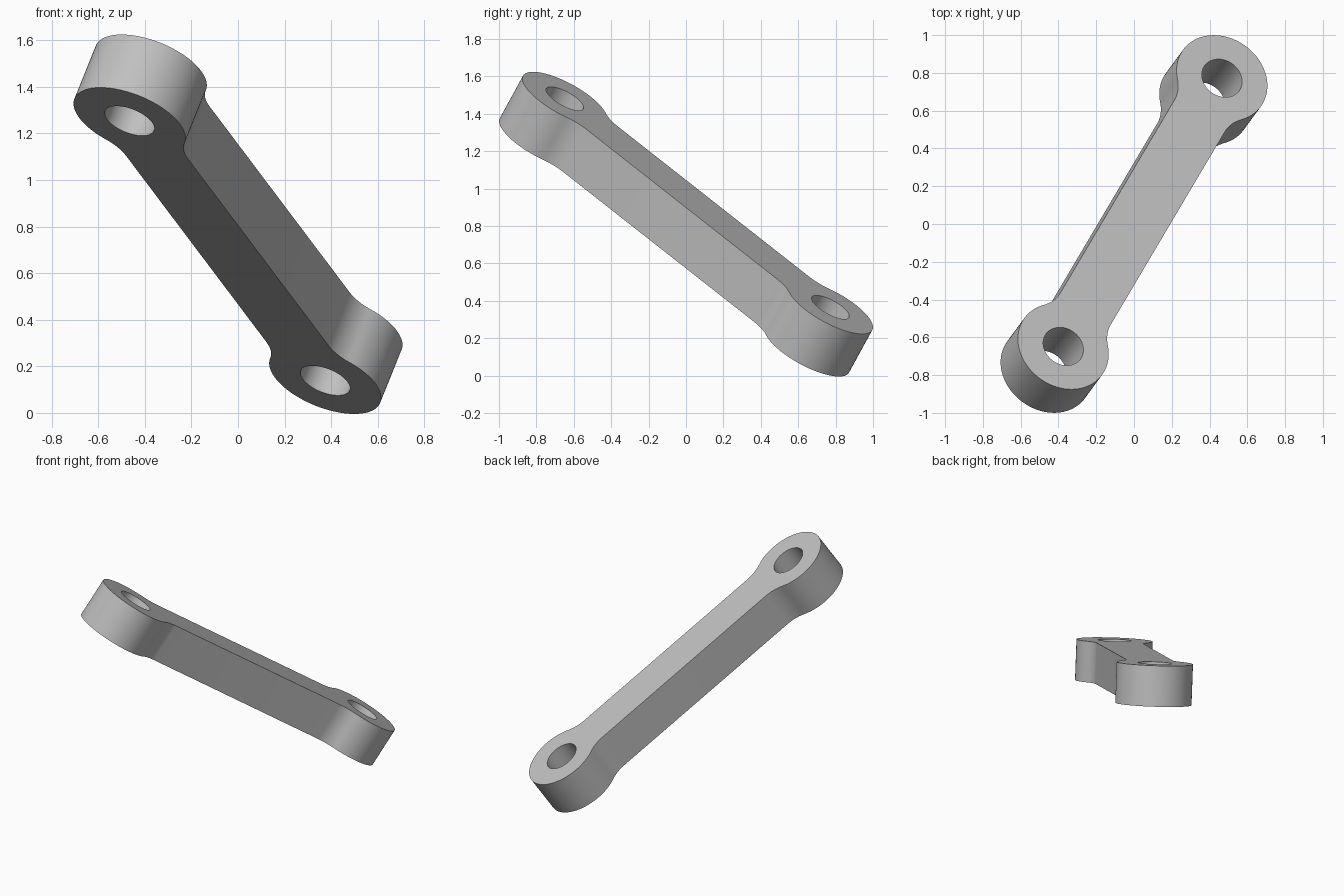
import bpy
import bmesh
from math import cos, sin, pi, sqrt, atan2
from mathutils import Matrix, Vector

cube = bpy.data.objects.get("Cube")
if cube:
    bpy.data.objects.remove(cube, do_unlink=True)

# Main dimensions
span = Vector((0.84, 1.42, -1.115))      # from upper eye to lower eye
plate_up = Vector((0.092, 0.125, 0.23))  # direction of the hole axes
half_span = span.length / 2
thickness = 0.275
eye_radius = 0.255
hole_radius = 0.113
bar_half_width = 0.158
fillet = 0.2


def arc(cx, cy, radius, start, end, steps):
    """Points along an arc, both ends included."""
    angles = [start + (end - start) * i / steps for i in range(steps + 1)]
    return [(cx + radius * cos(a), cy + radius * sin(a)) for a in angles]


def link_outline():
    """Closed outline: two round eyes blended into a straight bar."""
    rise = bar_half_width + fillet
    run = sqrt((eye_radius + fillet) ** 2 - rise ** 2)
    meet = atan2(rise, -run)
    quarter = arc(half_span, 0, eye_radius, 0, meet, 28)
    quarter += arc(half_span - run, rise, fillet, meet + pi, 1.5 * pi, 10)[1:]
    half = quarter + [(-x, y) for x, y in reversed(quarter)]
    half.pop()
    return half + [(-x, -y) for x, y in half]


def add_loop(bm, points):
    verts = [bm.verts.new((x, y, -thickness / 2)) for x, y in points]
    return [bm.edges.new((v, verts[i - 1])) for i, v in enumerate(verts)]


# Flat plate with two holes, extruded to full thickness
bm = bmesh.new()
edges = add_loop(bm, link_outline())
for side in (-1, 1):
    edges += add_loop(bm, arc(side * half_span, 0, hole_radius, 0, 2 * pi, 48)[:-1])
bmesh.ops.triangle_fill(bm, edges=edges, use_beauty=True)
result = bmesh.ops.extrude_face_region(bm, geom=bm.faces[:], use_keep_orig=True)
top = [g for g in result["geom"] if isinstance(g, bmesh.types.BMVert)]
bmesh.ops.translate(bm, verts=top, vec=(0, 0, thickness))
bmesh.ops.recalc_face_normals(bm, faces=bm.faces[:])

# Tilt the link into its resting pose
along = span.normalized()
across = plate_up.cross(along).normalized()
normal = along.cross(across)
pose = Matrix((along, across, normal)).transposed().to_4x4()
bm.transform(Matrix.Translation((0, 0, 0.81)) @ pose)

mesh = bpy.data.meshes.new("connecting_link")
bm.to_mesh(mesh)
bm.free()
link = bpy.data.objects.new("connecting_link", mesh)
bpy.context.collection.objects.link(link)

# Plain grey finish
grey = bpy.data.materials.new("light_grey")
grey.use_nodes = True
colour = (0.527, 0.527, 0.527, 1)
grey.diffuse_color = colour
grey.node_tree.nodes["Principled BSDF"].inputs["Base Color"].default_value = colour
mesh.materials.append(grey)

# Smooth curved walls, crisp rims
bpy.ops.object.select_all(action="DESELECT")
link.select_set(True)
bpy.context.view_layer.objects.active = link
bpy.ops.object.shade_smooth_by_angle(angle=pi / 6)
